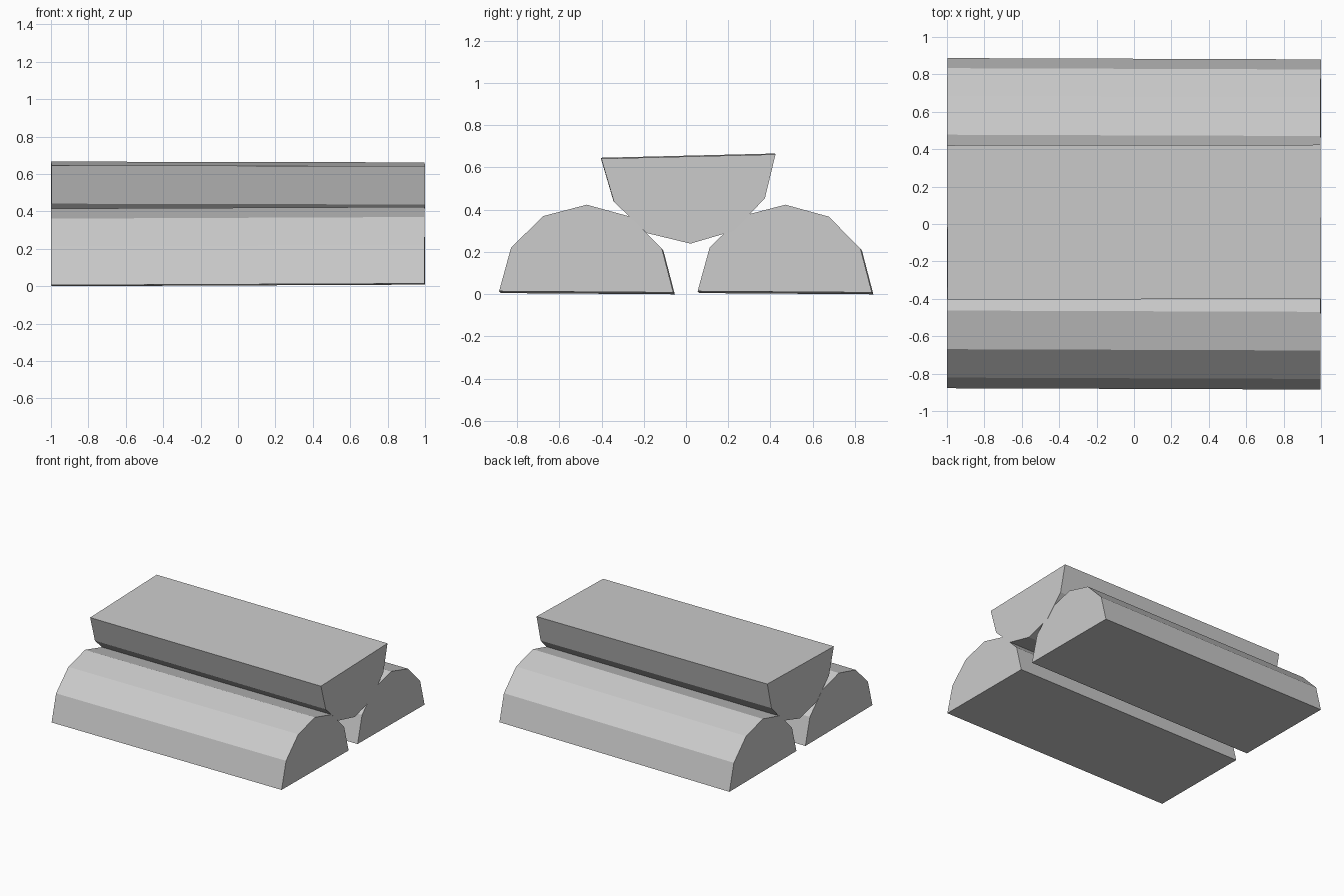
import bpy
from math import sin, cos, pi, radians

if "Cube" in bpy.data.objects:
    bpy.data.objects.remove(bpy.data.objects["Cube"])

RADIUS, LENGTH, SEGMENTS = 0.4125, 1.997, 6


def half_log(name, location, tilt, flip=False):
    """Half of a twelve-sided log along x, flat side at the local origin."""
    sign = -1 if flip else 1
    n = SEGMENTS + 1
    profile = [(RADIUS * cos(pi * i / SEGMENTS) * sign,
                RADIUS * sin(pi * i / SEGMENTS) * sign) for i in range(n)]
    verts = [(x, y, z) for x in (-LENGTH / 2, LENGTH / 2) for y, z in profile]
    faces = [tuple(reversed(range(n))), tuple(range(n, 2 * n))]
    faces += [(i, (i + 1) % n, (i + 1) % n + n, i + n) for i in range(n)]
    mesh = bpy.data.meshes.new(name)
    mesh.from_pydata(verts, [], faces)
    obj = bpy.data.objects.new(name, mesh)
    obj.location = location
    obj.rotation_euler = [radians(a) for a in tilt]
    bpy.context.collection.objects.link(obj)
    return obj


# Two split logs lying flat side down
for name, y in (("front_log", -0.469), ("back_log", 0.471)):
    half_log(name, (0, y, 0.007), (-0.4, -0.25, -0.2))

# Third split log resting upside down in the gap
half_log("top_log", (0, 0.01, 0.654), (1.4, 0.12, 0.08), flip=True)
